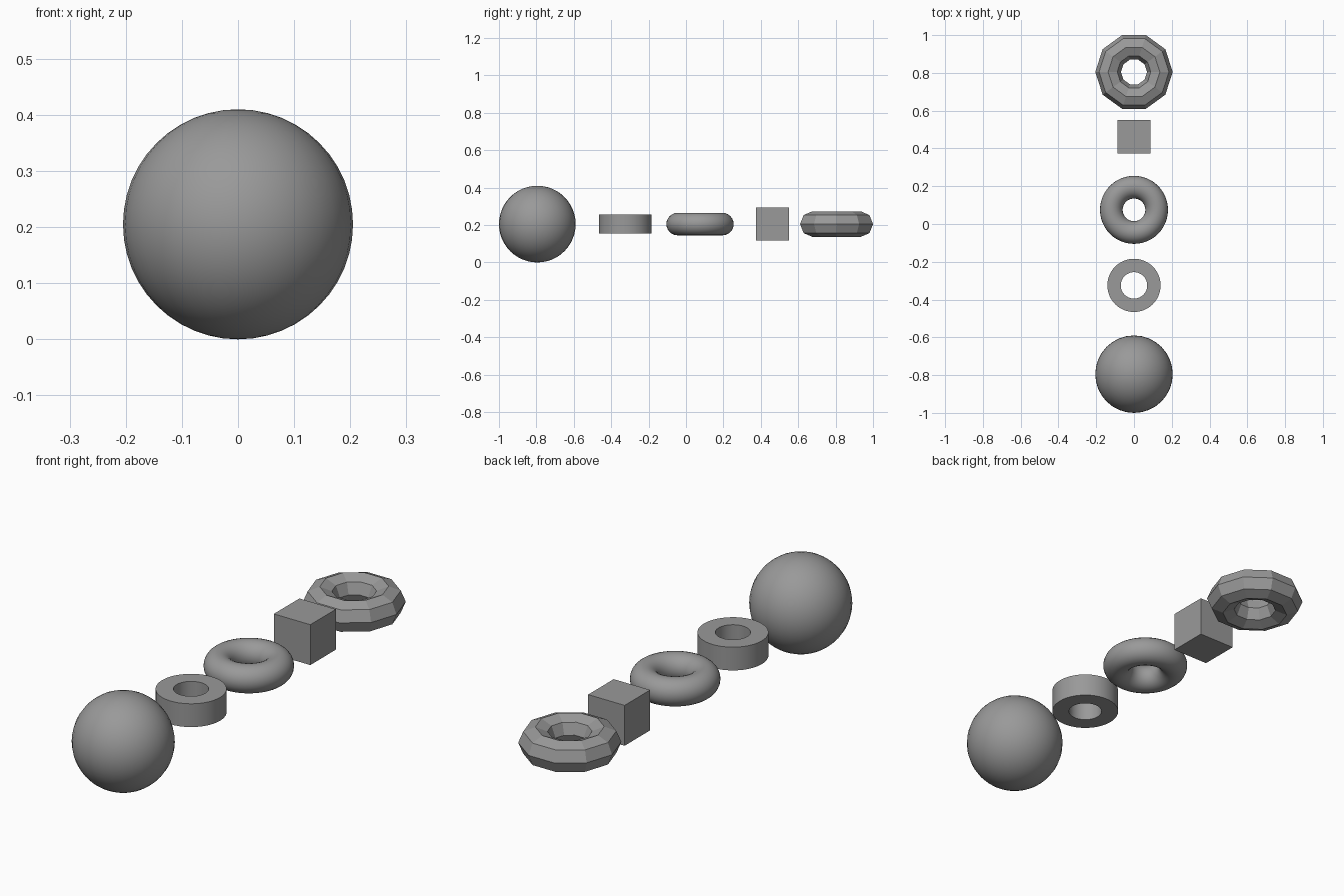
import bpy, bmesh, math
from mathutils import Matrix

cube = bpy.data.objects.get("Cube")
if cube:
    bpy.data.objects.remove(cube, do_unlink=True)

AXIS_Z = 0.205

grey = bpy.data.materials.new("neutral_grey")
grey.use_nodes = True
colour = (0.32, 0.32, 0.32, 1)
grey.diffuse_color = colour
grey.node_tree.nodes["Principled BSDF"].inputs["Base Color"].default_value = colour


def finish(name, bm, y, smooth):
    """Turn a bmesh into a part placed along the row."""
    bmesh.ops.recalc_face_normals(bm, faces=bm.faces)
    mesh = bpy.data.meshes.new(name)
    bm.to_mesh(mesh)
    bm.free()
    mesh.materials.append(grey)
    obj = bpy.data.objects.new(name, mesh)
    bpy.context.collection.objects.link(obj)
    obj.location = (0, y, AXIS_Z)
    if smooth:
        bpy.ops.object.select_all(action='DESELECT')
        obj.select_set(True)
        bpy.context.view_layer.objects.active = obj
        bpy.ops.object.shade_smooth_by_angle(angle=math.radians(35))
    return obj


def lathe(name, profile, steps, y, smooth):
    """Sweep a closed (radius, height) profile around the vertical axis."""
    bm = bmesh.new()
    rings = []
    for i in range(steps):
        a = math.tau * i / steps
        rings.append([bm.verts.new((r * math.cos(a), r * math.sin(a), z))
                      for r, z in profile])
    n = len(profile)
    for i in range(steps):
        here, there = rings[i], rings[(i + 1) % steps]
        for j in range(n):
            k = (j + 1) % n
            bm.faces.new((here[j], there[j], there[k], here[k]))
    return finish(name, bm, y, smooth)


def circle(major, minor, count):
    return [(major + minor * math.cos(math.tau * i / count),
             minor * math.sin(math.tau * i / count)) for i in range(count)]


# Smooth ball at the front
bm = bmesh.new()
bmesh.ops.create_uvsphere(bm, u_segments=32, v_segments=24, radius=0.205)
finish("ball", bm, -0.795, True)

# Short hollow tube
tube_profile = [(0.07, -0.051), (0.141, -0.051), (0.141, 0.051), (0.07, 0.051)]
lathe("tube", tube_profile, 48, -0.325, True)

# Smooth ring
lathe("smooth_ring", circle(0.12, 0.06, 24), 48, 0.075, True)

# Plain block
bm = bmesh.new()
bmesh.ops.create_cube(bm, size=0.177)
finish("block", bm, 0.463, False)

# Faceted ring at the back
lathe("faceted_ring", circle(0.137, 0.068, 8), 10, 0.805, False)
